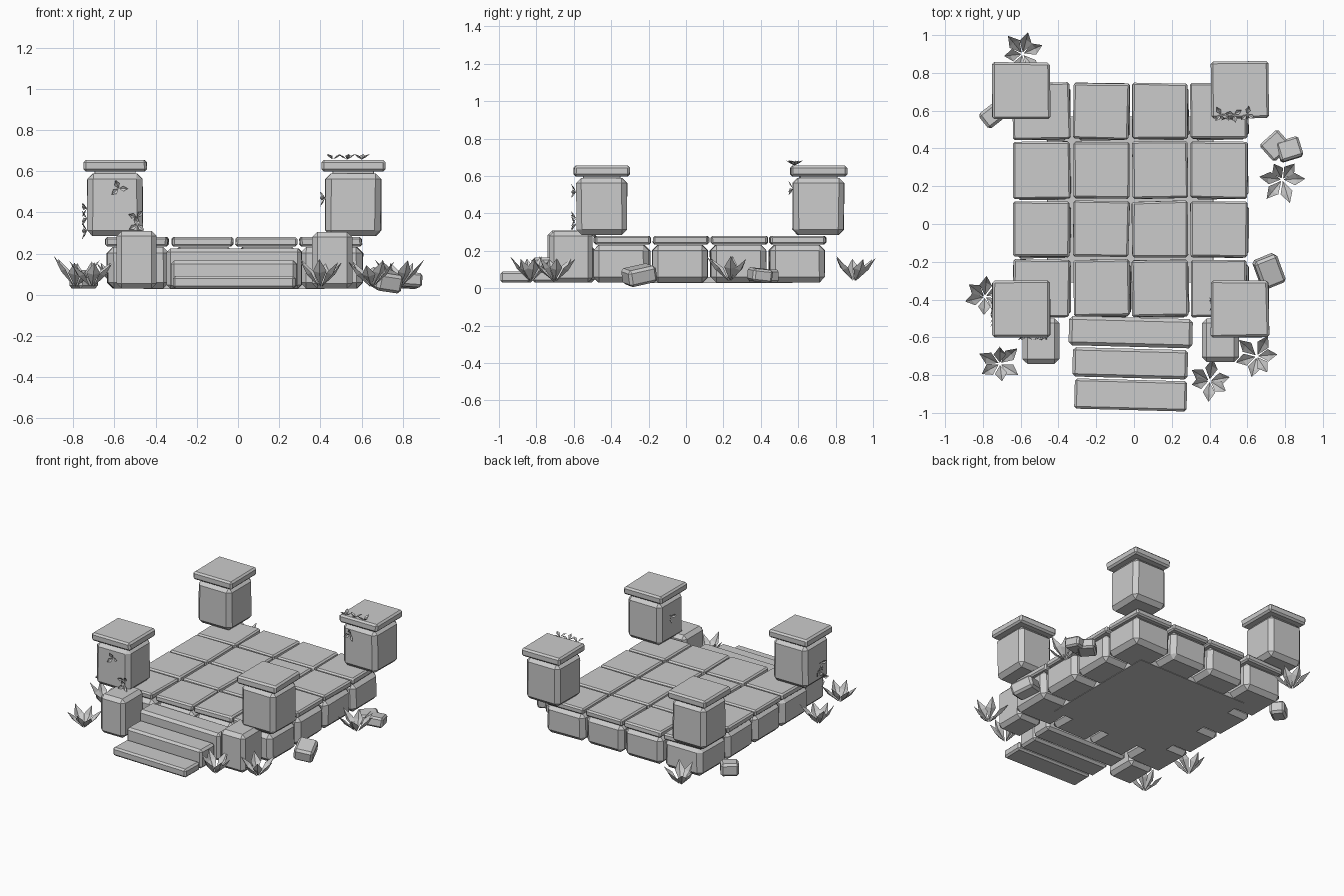
import bpy, bmesh, math, random
from mathutils import Vector, Matrix, Euler

random.seed(4)
if "Cube" in bpy.data.objects:
    bpy.data.objects.remove(bpy.data.objects["Cube"], do_unlink=True)

stone = bpy.data.materials.new("grey_stone")
stone.use_nodes = True
GREY = (0.6, 0.6, 0.6, 1)
stone.diffuse_color = GREY
stone.node_tree.nodes["Principled BSDF"].inputs["Base Color"].default_value = GREY


def finish(bm, name):
    mesh = bpy.data.meshes.new(name)
    bm.to_mesh(mesh)
    bm.free()
    mesh.materials.append(stone)
    obj = bpy.data.objects.new(name, mesh)
    bpy.context.collection.objects.link(obj)
    return obj


def block(name, x, y, z, chamfer=0.02, rot=(0, 0, 0), jitter=0.0):
    """Chamfered stone from (min, max) ranges, optionally turned (degrees) and roughened."""
    lo, hi = (Vector(v) for v in zip(x, y, z))
    size = hi - lo
    bm = bmesh.new()
    bmesh.ops.create_cube(bm, size=1)
    for v in bm.verts:
        v.co = Vector(c * s for c, s in zip(v.co, size))
        v.co += Vector((random.uniform(-jitter, jitter), random.uniform(-jitter, jitter), 0))
    bmesh.ops.bevel(bm, geom=bm.edges[:], offset=chamfer, segments=1, affect='EDGES')
    obj = finish(bm, name)
    obj.location = (lo + hi) / 2
    obj.rotation_euler = [math.radians(a) for a in rot]
    return obj


def add_leaf(bm, matrix, length, width, bend):
    """Folded leaf growing along local +x, with its ridge sunk and its tip lifted."""
    h = width / 2
    pts = [(0, 0, 0), (length * 0.55, h, bend + h * 0.5), (length * 0.55, 0, bend),
           (length * 0.55, -h, bend + h * 0.5), (length, 0, 0)]
    base, left, mid, right, tip = (bm.verts.new(matrix @ Vector(p)) for p in pts)
    for tri in ((base, mid, left), (base, right, mid), (left, mid, tip), (mid, right, tip)):
        bm.faces.new(tri)


# Paved floor and the ring of foundation blocks under its edge
columns = [(-0.64, -0.34), (-0.32, -0.025), (-0.01, 0.285), (0.30, 0.60)]
rows = [(-0.49, -0.19), (-0.175, 0.12), (0.135, 0.435), (0.45, 0.745)]
for i, cx in enumerate(columns):
    for j, ry in enumerate(rows):
        block(f"floor_tile_{i}_{j}", cx, ry, (0.235, 0.28), 0.01,
              (0, 0, random.uniform(-1, 1)), 0.004)
        if i in (0, 3) or j in (0, 3):
            block(f"foundation_block_{i}_{j}", (cx[0] + 0.005, cx[1] + 0.005),
                  (ry[0] - 0.005, ry[1] - 0.005), (0.03, 0.232), 0.03,
                  (0, 0, random.uniform(-1, 1)), 0.004)
block("base_plate", (-0.46, 0.42), (-0.31, 0.57), (0.027, 0.06), 0.001)

# Stairs and the cheek stones beside them
block("lower_step", (-0.315, 0.28), (-0.985, -0.825), (0.03, 0.09), 0.012, (0, 0, -1.5))
block("middle_step", (-0.325, 0.285), (-0.815, -0.66), (0.03, 0.165), 0.015, (0, 0, -1.5))
block("upper_step", (-0.345, 0.31), (-0.65, -0.495), (0.03, 0.225), 0.018, (0, 0, -1.5))
block("right_cheek_stone", (-0.59, -0.395), (-0.74, -0.5), (0.03, 0.31), 0.025)
block("left_cheek_stone", (0.36, 0.555), (-0.73, -0.5), (0.03, 0.305), 0.025)

# Corner pillars with flat caps
pillars = {"front_right": (-0.597, -0.45), "front_left": (0.56, -0.45),
           "back_right": (-0.597, 0.705), "back_left": (0.56, 0.71)}
for name, (px, py) in pillars.items():
    turn = random.uniform(-1, 1)
    block(name + "_pillar", (px - 0.135, px + 0.135), (py - 0.135, py + 0.135),
          (0.285, 0.59), 0.028, (0, 0, turn), 0.003)
    block(name + "_pillar_neck", (px - 0.1, px + 0.1), (py - 0.1, py + 0.1), (0.58, 0.605), 0.002)
    block(name + "_pillar_cap", (px - 0.153, px + 0.153), (py - 0.15, py + 0.15),
          (0.598, 0.655), 0.012, (0, 0, -turn), 0.003)

# Fallen rocks
block("side_rock", (0.65, 0.78), (-0.33, -0.17), (0.025, 0.115), 0.015, (12, 8, 22))
block("far_rock", (0.685, 0.815), (0.355, 0.475), (0.03, 0.1), 0.012, (0, 0, 42))
block("far_small_rock", (0.76, 0.885), (0.34, 0.45), (0.035, 0.105), 0.012, (-6, 4, 17))
block("back_rock", (-0.81, -0.69), (0.525, 0.625), (0.03, 0.12), 0.015, (0, 0, 38))

# Leafy tufts around the base: position and first leaf direction
tufts = [(-0.79, -0.385, 20), (-0.71, -0.74, 35), (0.40, -0.83, 20),
         (0.65, -0.70, 10), (0.785, 0.235, -5), (-0.59, 0.90, 15)]
for n, (tx, ty, start) in enumerate(tufts):
    bm = bmesh.new()
    for k in range(6):
        yaw = math.radians(start + k * 60 + random.uniform(-10, 10))
        pitch = math.radians(random.uniform(-56, -44))
        matrix = (Matrix.Translation((tx, ty, 0.03)) @ Matrix.Rotation(yaw, 4, 'Z')
                  @ Matrix.Rotation(pitch, 4, 'Y') @ Matrix.Translation((0.012, 0, 0)))
        add_leaf(bm, matrix, random.uniform(0.145, 0.18), 0.066, -0.012)
    finish(bm, f"leafy_tuft_{n}")

# Creeper sprigs on pillars: position and outward direction
sprigs = [((-0.58, -0.588, 0.515), (0, -1, 0)), ((-0.49, -0.588, 0.375), (0, -1, 0)),
          ((-0.49, -0.588, 0.34), (0, -1, 0)), ((-0.733, -0.48, 0.42), (-1, 0, 0)),
          ((-0.733, -0.45, 0.37), (-1, 0, 0)), ((-0.733, -0.5, 0.31), (-1, 0, 0)),
          ((0.46, 0.58, 0.657), (0, 0, 1)), ((0.53, 0.58, 0.657), (0, 0, 1)),
          ((0.60, 0.58, 0.657), (0, 0, 1)), ((0.50, 0.573, 0.53), (0, -1, 0)),
          ((0.424, -0.42, 0.47), (-1, 0, 0))]
for n, (place, out) in enumerate(sprigs):
    bm = bmesh.new()
    face = Vector(out).to_track_quat('Z', 'Y').to_matrix().to_4x4()
    for k in range(3):
        matrix = (Matrix.Translation(place) @ face
                  @ Matrix.Rotation(math.radians(n * 50 + k * 110), 4, 'Z')
                  @ Matrix.Rotation(math.radians(-30), 4, 'Y'))
        add_leaf(bm, matrix, 0.052, 0.026, -0.003)
    finish(bm, f"creeper_sprig_{n}")
